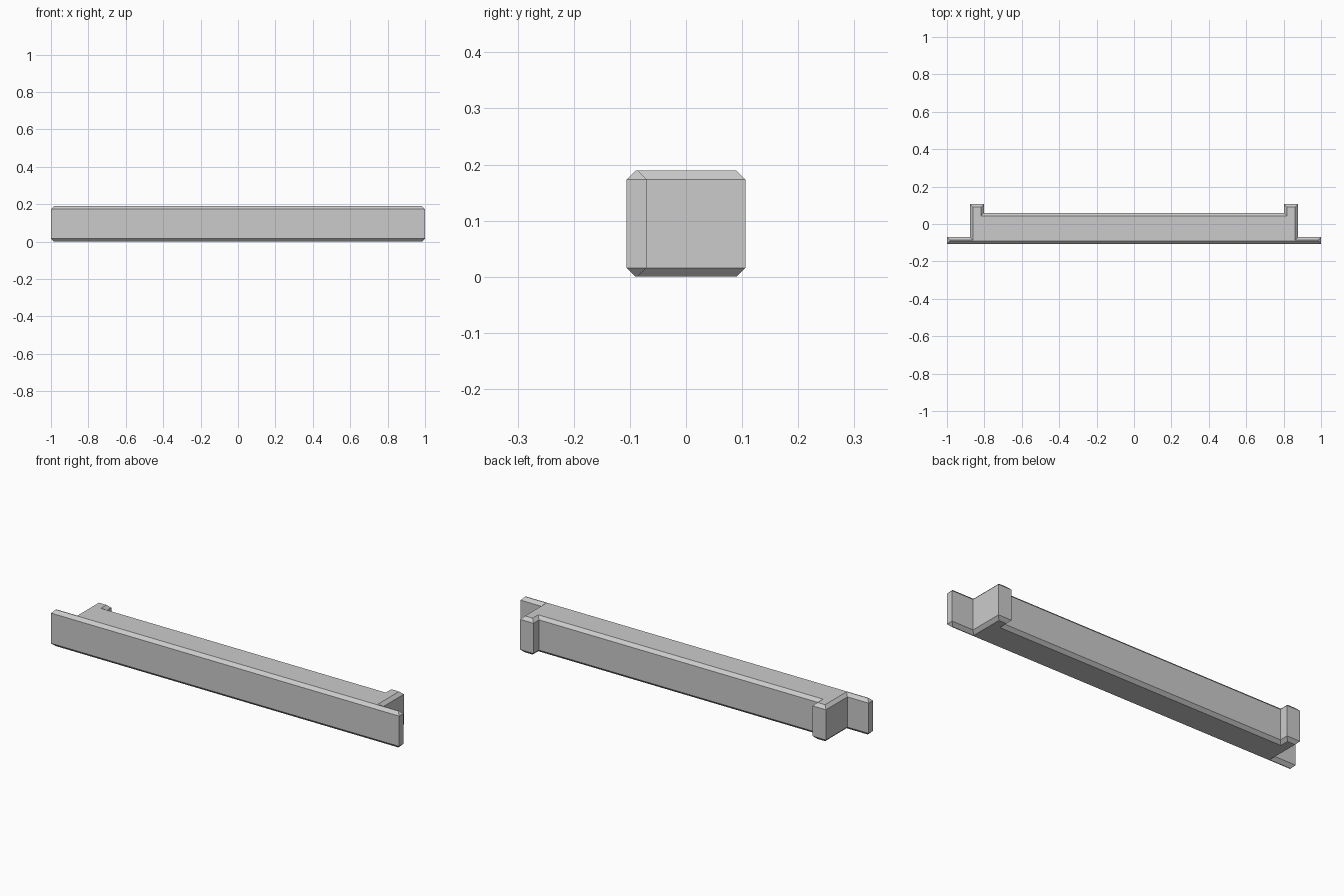
import bpy
import bmesh

if "Cube" in bpy.data.objects:
    bpy.data.objects.remove(bpy.data.objects["Cube"])

H = 0.189      # total height
B = 0.016      # chamfer size

grey = bpy.data.materials.new("plain grey")
grey.diffuse_color = (0.6, 0.6, 0.6, 1)
grey.use_nodes = True
grey.node_tree.nodes["Principled BSDF"].inputs["Base Color"].default_value = grey.diffuse_color

# Right half of the plan outline, front to back, then mirrored (counter-clockwise)
half = [(1.0, -0.106), (1.0, -0.07), (0.878, -0.07), (0.878, 0.106),
        (0.802, 0.106), (0.802, 0.06)]
outline = half + [(-x, y) for x, y in reversed(half)]


def inset(points, d):
    """Move every side of a right-angled outline inward by d."""
    result = []
    n = len(points)
    for i, (x, y) in enumerate(points):
        for a, b in ((points[i - 1], points[i]), (points[i], points[(i + 1) % n])):
            dx, dy = b[0] - a[0], b[1] - a[1]
            length = abs(dx) + abs(dy)
            x -= d * dy / length
            y += d * dx / length
        result.append((x, y))
    return result


# Stack of outlines: chamfered bottom, straight wall, chamfered top
small = inset(outline, B)
levels = [(small, 0), (outline, B), (outline, H - B), (small, H)]
bm = bmesh.new()
rings = [[bm.verts.new((x, y, z)) for x, y in pts] for pts, z in levels]
n = len(outline)
for low, high in zip(rings, rings[1:]):
    for i in range(n):
        j = (i + 1) % n
        bm.faces.new((low[i], low[j], high[j], high[i]))
bm.faces.new(rings[0][::-1])
bm.faces.new(rings[-1])
bmesh.ops.recalc_face_normals(bm, faces=bm.faces)

mesh = bpy.data.meshes.new("trim_bar")
bm.to_mesh(mesh)
bm.free()
mesh.materials.append(grey)
bpy.context.collection.objects.link(bpy.data.objects.new("trim_bar", mesh))
